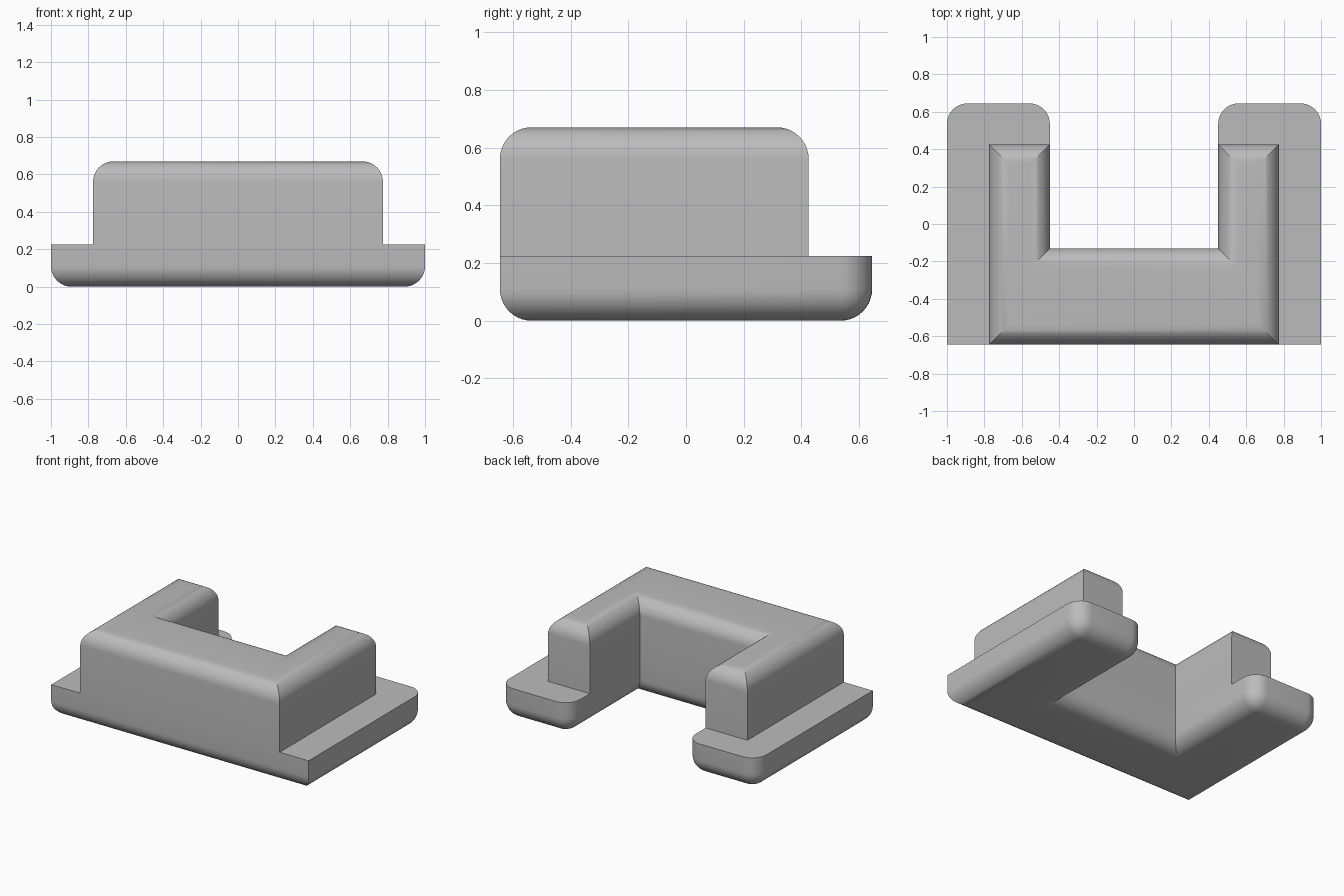
import bpy
import bmesh
import math

cube = bpy.data.objects.get("Cube")
if cube:
    bpy.data.objects.remove(cube, do_unlink=True)

RADIUS = 0.11
FRONT, NOTCH_Y, NOTCH_X = -0.645, -0.13, 0.45
SEAM, TOP = 0.225, 0.67

grey = bpy.data.materials.new("plain grey")
grey.use_nodes = True
grey.diffuse_color = (0.5, 0.5, 0.5, 1)
grey.node_tree.nodes["Principled BSDF"].inputs["Base Color"].default_value = (0.5, 0.5, 0.5, 1)


def u_block(name, half_width, back, z_low, z_high, is_rounded, open_bottom=False):
    """Extrude a U footprint and round the edges picked by is_rounded."""
    right_half = [(half_width, FRONT), (half_width, back), (NOTCH_X, back), (NOTCH_X, NOTCH_Y)]
    outline = right_half + [(-x, y) for x, y in reversed(right_half)]

    bm = bmesh.new()
    floor = bm.faces.new([bm.verts.new((x, y, z_low)) for x, y in outline])
    lid = bmesh.ops.extrude_face_region(bm, geom=[floor], use_keep_orig=True)
    moved = [v for v in lid["geom"] if isinstance(v, bmesh.types.BMVert)]
    bmesh.ops.translate(bm, verts=moved, vec=(0, 0, z_high - z_low))
    bmesh.ops.recalc_face_normals(bm, faces=bm.faces)

    if open_bottom:
        bmesh.ops.delete(bm, geom=[f for f in bm.faces if f.normal.z < -0.9], context="FACES_ONLY")
    edges = [e for e in bm.edges if is_rounded(e.verts[0].co, e.verts[1].co)]
    bmesh.ops.bevel(bm, geom=edges, offset=RADIUS, offset_type="OFFSET", segments=10,
                    profile=0.5, affect="EDGES", clamp_overlap=False)

    mesh = bpy.data.meshes.new(name)
    bm.to_mesh(mesh)
    bm.free()
    mesh.materials.append(grey)
    obj = bpy.data.objects.new(name, mesh)
    bpy.context.collection.objects.link(obj)
    bpy.ops.object.select_all(action="DESELECT")
    obj.select_set(True)
    bpy.context.view_layer.objects.active = obj
    bpy.ops.object.shade_smooth_by_angle(angle=math.radians(30))
    return obj


# Wide base: rounded underside and rounded arm tips
BASE_BACK = 0.645


def base_rounded(a, b):
    underside = max(a.z, b.z) < 0.01
    tip_corner = abs(a.z - b.z) > 0.01 and a.y > BASE_BACK - 0.01
    return underside or tip_corner


u_block("base", 1.0, BASE_BACK, 0, SEAM, base_rounded)

# Raised U-shaped wall: rounded along its top rim
u_block("raised_wall", 0.775, 0.425, SEAM, TOP,
        lambda a, b: min(a.z, b.z) > TOP - 0.01, open_bottom=True)
